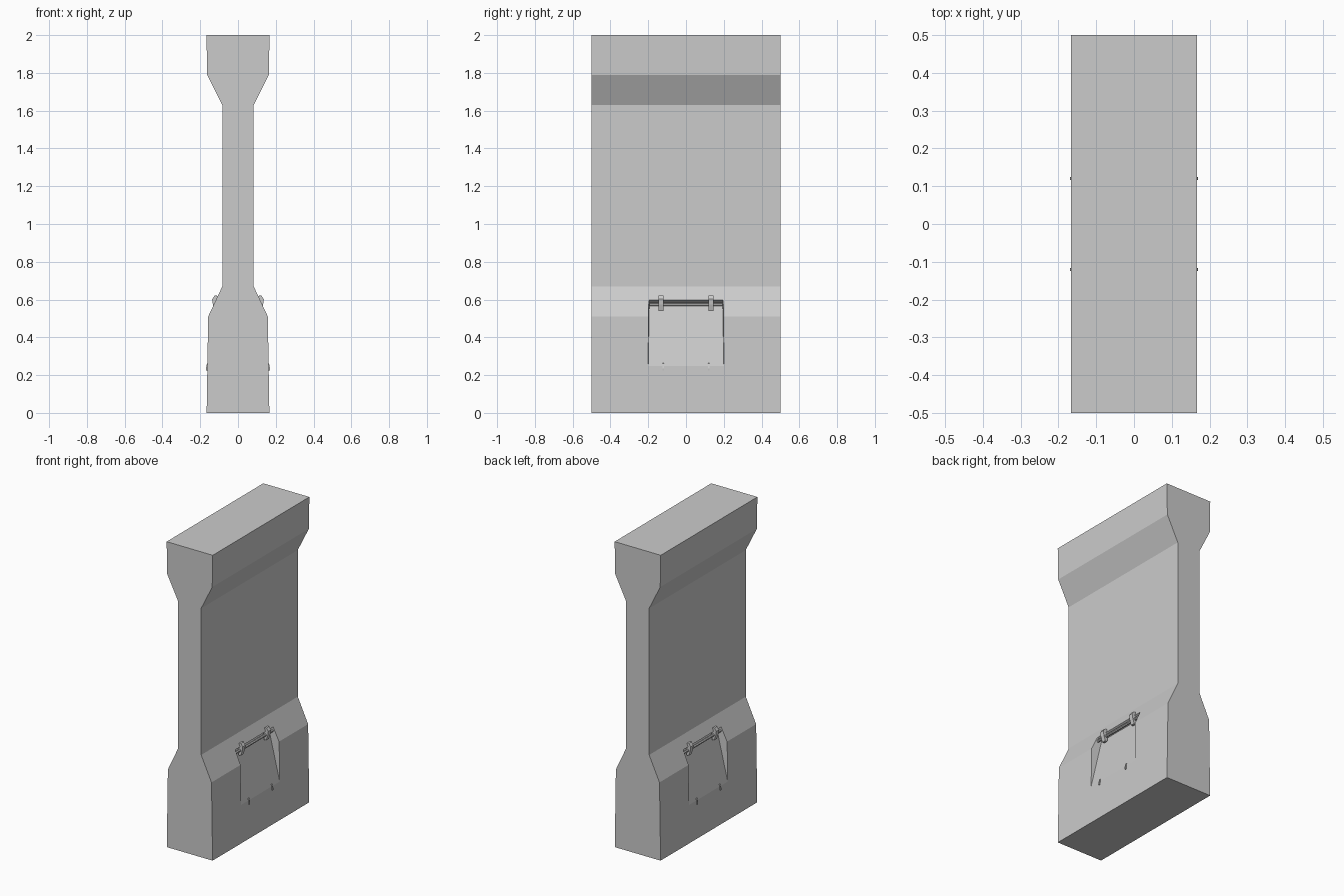
import bpy, bmesh
from math import sin, cos, tau

if "Cube" in bpy.data.objects:
    bpy.data.objects.remove(bpy.data.objects["Cube"])


def prism(name, profile, half_width, y=0.0):
    """Extrude an (x, z) profile along y; half_width(x) allows tapered ends."""
    bm = bmesh.new()
    a = [bm.verts.new((px, y - half_width(px), pz)) for px, pz in profile]
    b = [bm.verts.new((px, y + half_width(px), pz)) for px, pz in profile]
    bm.faces.new(a)
    bm.faces.new(b[::-1])
    n = len(profile)
    for i in range(n):
        j = (i + 1) % n
        bm.faces.new((a[i], b[i], b[j], a[j]))
    bmesh.ops.recalc_face_normals(bm, faces=bm.faces)
    mesh = bpy.data.meshes.new(name)
    bm.to_mesh(mesh)
    bm.free()
    ob = bpy.data.objects.new(name, mesh)
    bpy.context.collection.objects.link(ob)
    return ob


def flip(profile, side):
    return [(px * side, pz) for px, pz in profile]


# Wall body: I-shaped section run along y
half = [(0.166, 0), (0.158, 0.51), (0.083, 0.67),
        (0.083, 1.63), (0.163, 1.79), (0.167, 2.0)]
wall = prism("wall", half + flip(half[::-1], -1), lambda x: 0.5)

# Profiles of the small fittings on the +x side
recess = [(0.087, 0.58), (0.2, 0.642), (0.2, 0.082)]
bracket = [(0.1, 0.6), (0.112, 0.621), (0.124, 0.621), (0.137, 0.602),
           (0.133, 0.575), (0.122, 0.54), (0.107, 0.54)]
peg = [(0.155, 0.265), (0.164, 0.262), (0.17, 0.235), (0.169, 0.225), (0.155, 0.225)]
rod = [(0.114 + 0.009 * cos(tau * i / 8 + tau / 16),
        0.573 + 0.009 * sin(tau * i / 8 + tau / 16)) for i in range(8)]

for side, label in ((1, "right"), (-1, "left")):
    # Sloping wedge recess cut into the foot
    cutter = prism("recess_cutter", flip(recess, side),
                   lambda x: 0.194 + 0.08 * (abs(x) - 0.087))
    cutter.hide_render = True
    mod = wall.modifiers.new("recess", 'BOOLEAN')
    mod.operation = 'DIFFERENCE'
    mod.solver = 'EXACT'
    mod.object = cutter
    bpy.context.view_layer.objects.active = wall
    bpy.ops.object.modifier_apply(modifier=mod.name)
    bpy.data.objects.remove(cutter)

    # Handle rod with its two brackets, and the pegs at the recess bottom
    prism("rod_" + label, flip(rod, side), lambda x: 0.194)
    for s in (-1, 1):
        prism("bracket_" + label, flip(bracket, side), lambda x: 0.014, s * 0.132)
        prism("peg_" + label, flip(peg, side), lambda x: 0.004, s * 0.12)
